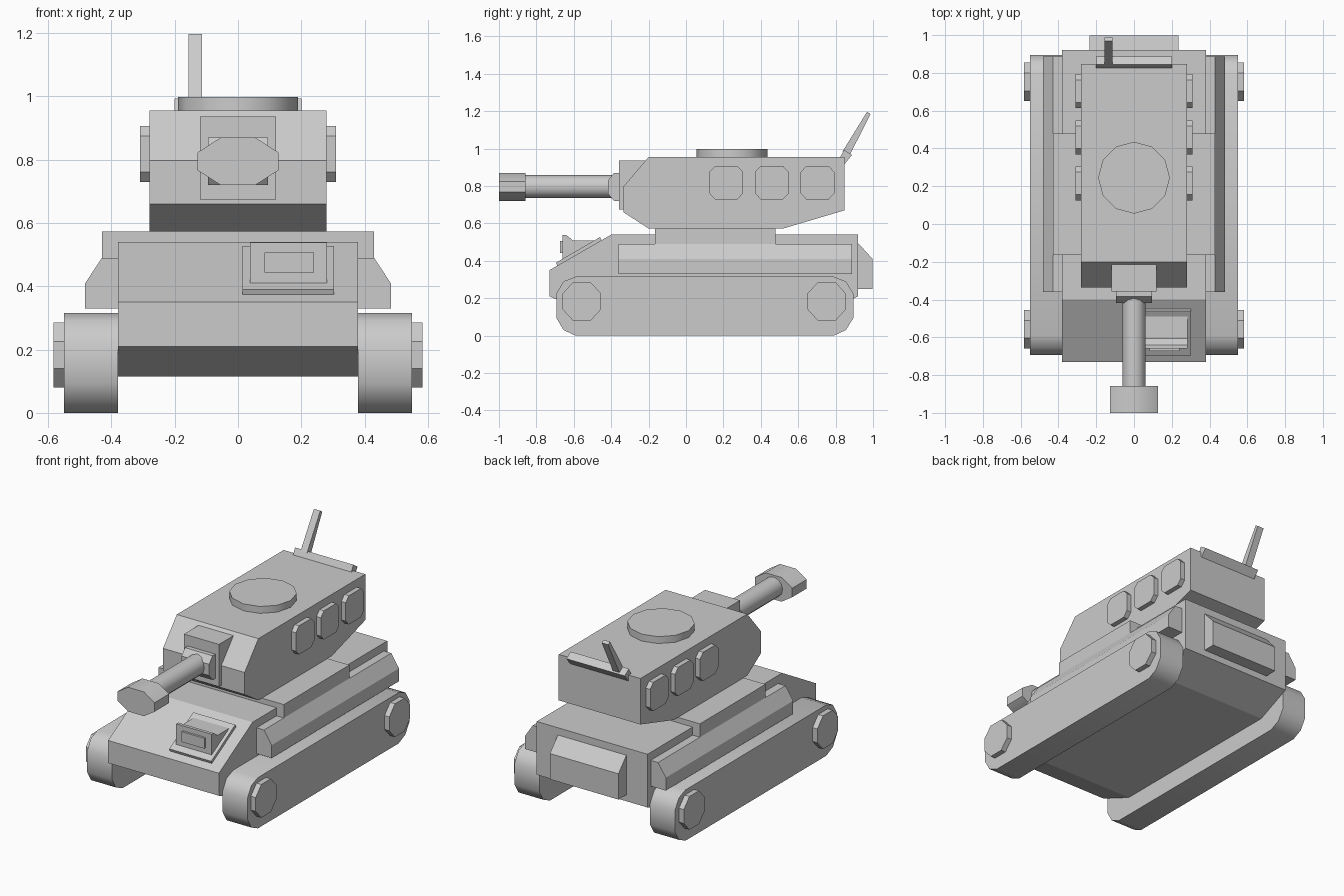
import bpy, bmesh, math

if "Cube" in bpy.data.objects:
    bpy.data.objects.remove(bpy.data.objects["Cube"])


def prism(name, pts, a, b, axis="x", smooth=None):
    """Extrude a closed profile from a to b: (y,z) along x, (x,z) along y, (x,y) along z."""
    place = {"x": lambda p, t: (t, p[0], p[1]),
             "y": lambda p, t: (p[0], t, p[1]),
             "z": lambda p, t: (p[0], p[1], t)}[axis]
    bm = bmesh.new()
    lo = [bm.verts.new(place(p, a)) for p in pts]
    hi = [bm.verts.new(place(p, b)) for p in pts]
    n = len(pts)
    bm.faces.new(lo)
    bm.faces.new(hi)
    for i in range(n):
        j = (i + 1) % n
        bm.faces.new((lo[i], lo[j], hi[j], hi[i]))
    bmesh.ops.recalc_face_normals(bm, faces=bm.faces[:])
    me = bpy.data.meshes.new(name)
    bm.to_mesh(me)
    bm.free()
    ob = bpy.data.objects.new(name, me)
    bpy.context.collection.objects.link(ob)
    if smooth:
        bpy.ops.object.select_all(action="DESELECT")
        ob.select_set(True)
        bpy.context.view_layer.objects.active = ob
        bpy.ops.object.shade_smooth_by_angle(angle=math.radians(smooth))
    return ob


def rect(u0, u1, v0, v1):
    return [(u0, v0), (u1, v0), (u1, v1), (u0, v1)]


def octagon(u, v, hu, hv, cu, cv):
    """Rectangle of half sizes hu, hv with corners cut by cu, cv."""
    return [(u - hu + cu, v - hv), (u + hu - cu, v - hv), (u + hu, v - hv + cv),
            (u + hu, v + hv - cv), (u + hu - cu, v + hv), (u - hu + cu, v + hv),
            (u - hu, v + hv - cv), (u - hu, v - hv + cv)]


def circle(u, v, r, n):
    return [(u + r * math.cos(2 * math.pi * i / n),
             v + r * math.sin(2 * math.pi * i / n)) for i in range(n)]


# Hull
prism("hull", [(-0.50, 0.115), (-0.73, 0.21), (-0.73, 0.35), (-0.40, 0.54),
               (0.92, 0.54), (0.92, 0.21), (0.70, 0.115)], -0.38, 0.38)
prism("turret_base", rect(-0.165, 0.478, 0.49, 0.573), -0.43, 0.43)
prism("rear_box", [(0.90, 0.25), (0.998, 0.25), (0.998, 0.41), (0.92, 0.495),
                   (0.90, 0.495)], -0.235, 0.235)

# Tracks, hubs, side skirts and turret ports, mirrored left and right
track = [(-0.59, 0), (0.79, 0), (0.855, 0.03), (0.895, 0.095), (0.895, 0.225),
         (0.855, 0.29), (0.79, 0.315), (-0.59, 0.315), (-0.655, 0.29),
         (-0.693, 0.225), (-0.693, 0.095), (-0.655, 0.03)]
for s, side in ((1, "left"), (-1, "right")):
    prism("track_" + side, track, s * 0.38, s * 0.55, smooth=50)
    for y, end in ((-0.557, "front"), (0.752, "rear")):
        prism(f"hub_{end}_{side}", octagon(y, 0.183, 0.102, 0.103, 0.055, 0.06),
              s * 0.54, s * 0.583)
    prism("skirt_" + side, [(s * 0.37, 0.33), (s * 0.483, 0.33), (s * 0.483, 0.41),
                            (s * 0.43, 0.49), (s * 0.37, 0.49)], -0.36, 0.888, "y")
    for i in range(3):
        prism(f"turret_port_{side}_{i + 1}",
              octagon(0.215 + 0.244 * i, 0.818, 0.09, 0.089, 0.03, 0.032),
              s * 0.27, s * 0.31)

# Turret
prism("turret", [(-0.20, 0.573), (-0.335, 0.66), (-0.335, 0.797), (-0.20, 0.955),
                 (0.847, 0.955), (0.847, 0.67), (0.52, 0.573)], -0.28, 0.28)
prism("hatch", circle(0, 0.245, 0.19, 12), 0.94, 0.998, "z", smooth=40)

# Gun
prism("mantlet", rect(-0.358, -0.20, 0.675, 0.937), -0.12, 0.12)
prism("gun_collar", [(-0.35, 0.72), (-0.385, 0.72), (-0.418, 0.76), (-0.418, 0.83),
                     (-0.385, 0.87), (-0.35, 0.87)], -0.095, 0.095)
prism("barrel", circle(0, 0.797, 0.062, 12), -0.88, -0.37, "y", smooth=40)
prism("muzzle", octagon(0, 0.795, 0.128, 0.075, 0.073, 0.047), -1.0, -0.858, "y",
      smooth=50)

# Driver's viewport on the sloped front
prism("viewport_plate", [(-0.685, 0.365), (-0.695, 0.39), (-0.46, 0.527),
                         (-0.448, 0.505)], 0.015, 0.303)
prism("viewport_hood", [(-0.66, 0.39), (-0.66, 0.538), (-0.64, 0.538), (-0.605, 0.51),
                        (-0.47, 0.51)], 0.038, 0.282)
prism("viewport_slit", rect(-0.673, -0.64, 0.443, 0.507), 0.083, 0.24)

# Antenna and its rail at the back of the turret
prism("antenna_rail", [(0.825, 0.955), (0.845, 0.993), (0.887, 0.965), (0.85, 0.92)],
      -0.2, 0.2)
prism("antenna", [(0.837, 0.985), (0.875, 0.965), (0.987, 1.185), (0.968, 1.197)],
      -0.157, -0.113)
